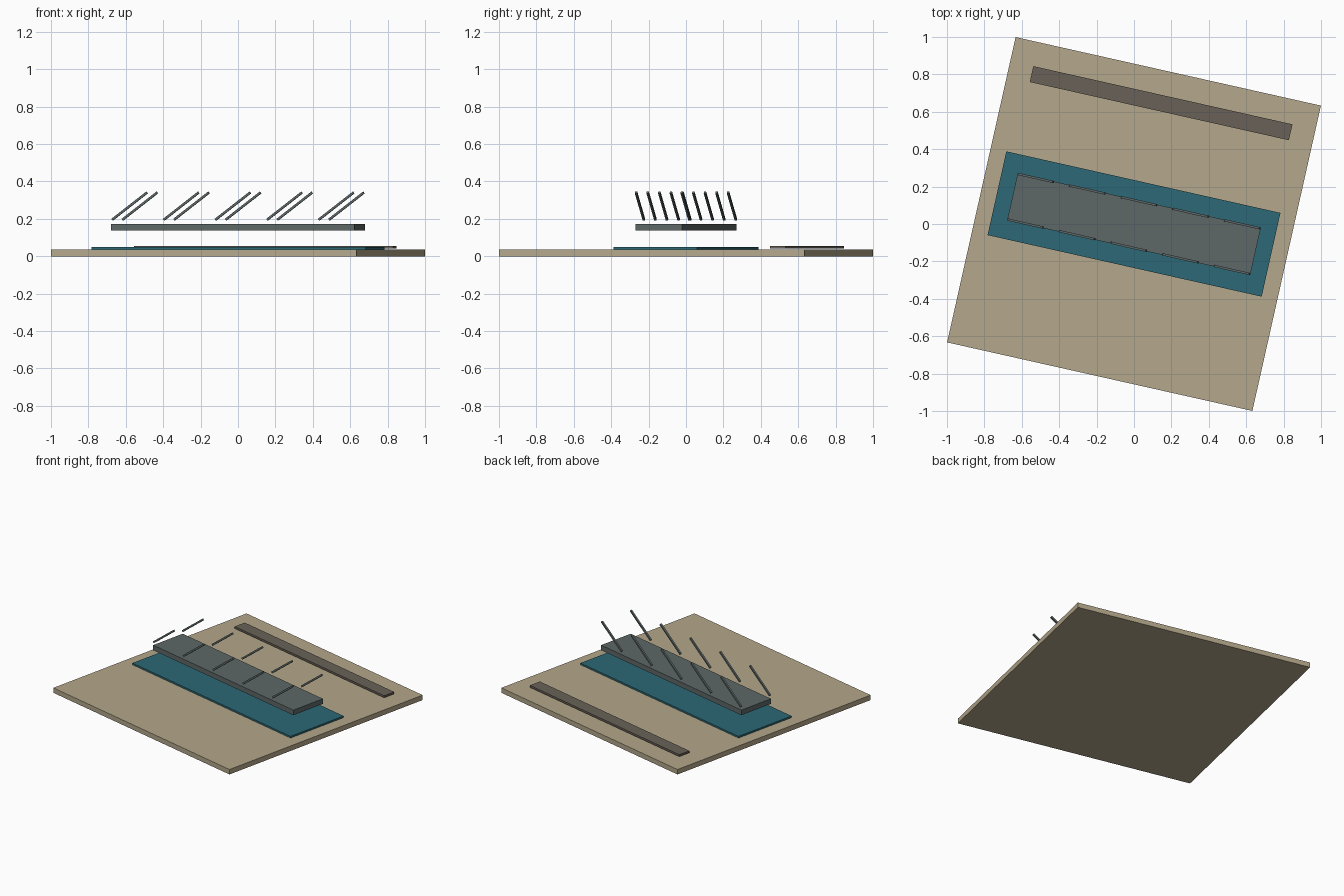
import bpy
from math import radians
from mathutils import Matrix

if "Cube" in bpy.data.objects:
    bpy.data.objects.remove(bpy.data.objects["Cube"])

TURN = Matrix.Rotation(radians(-12.65), 4, 'Z')  # whole model is turned on the grid


def material(name, rgb):
    m = bpy.data.materials.new(name)
    m.diffuse_color = (*rgb, 1)
    m.use_nodes = True
    m.node_tree.nodes["Principled BSDF"].inputs["Base Color"].default_value = m.diffuse_color
    return m


sand = material("sand", (0.46, 0.39, 0.26))
water = material("water", (0.025, 0.14, 0.18))
earth = material("earth", (0.14, 0.12, 0.095))
steel = material("steel", (0.11, 0.14, 0.135))


def box(name, size, centre, mat, tilt=0):
    bpy.ops.mesh.primitive_cube_add(size=1)
    ob = bpy.context.object
    ob.name = name
    ob.data.transform(Matrix.Diagonal((*size, 1)))
    ob.matrix_world = TURN @ Matrix.Translation(centre) @ Matrix.Rotation(tilt, 4, 'Y')
    ob.data.materials.append(mat)
    return ob


# Ground slab, water channel and bank strip
box("ground_slab", (1.673, 1.673, 0.035), (0, 0, 0.0175), sand)
box("water_channel", (1.502, 0.459, 0.012), (0, 0, 0.043), water)
box("bank_strip", (1.42, 0.087, 0.014), (0, 0.662, 0.048), earth)

# Bridge deck
box("bridge_deck", (1.332, 0.256, 0.036), (0, 0, 0.155), steel)

# Slanted truss braces along both edges of the deck
for side, y in (("front", -0.125), ("back", 0.125)):
    for i in range(5):
        box(f"{side}_brace_{i + 1}", (0.24, 0.012, 0.012),
            ((i - 2) * 0.283, y, 0.268), steel, radians(-37.3))
